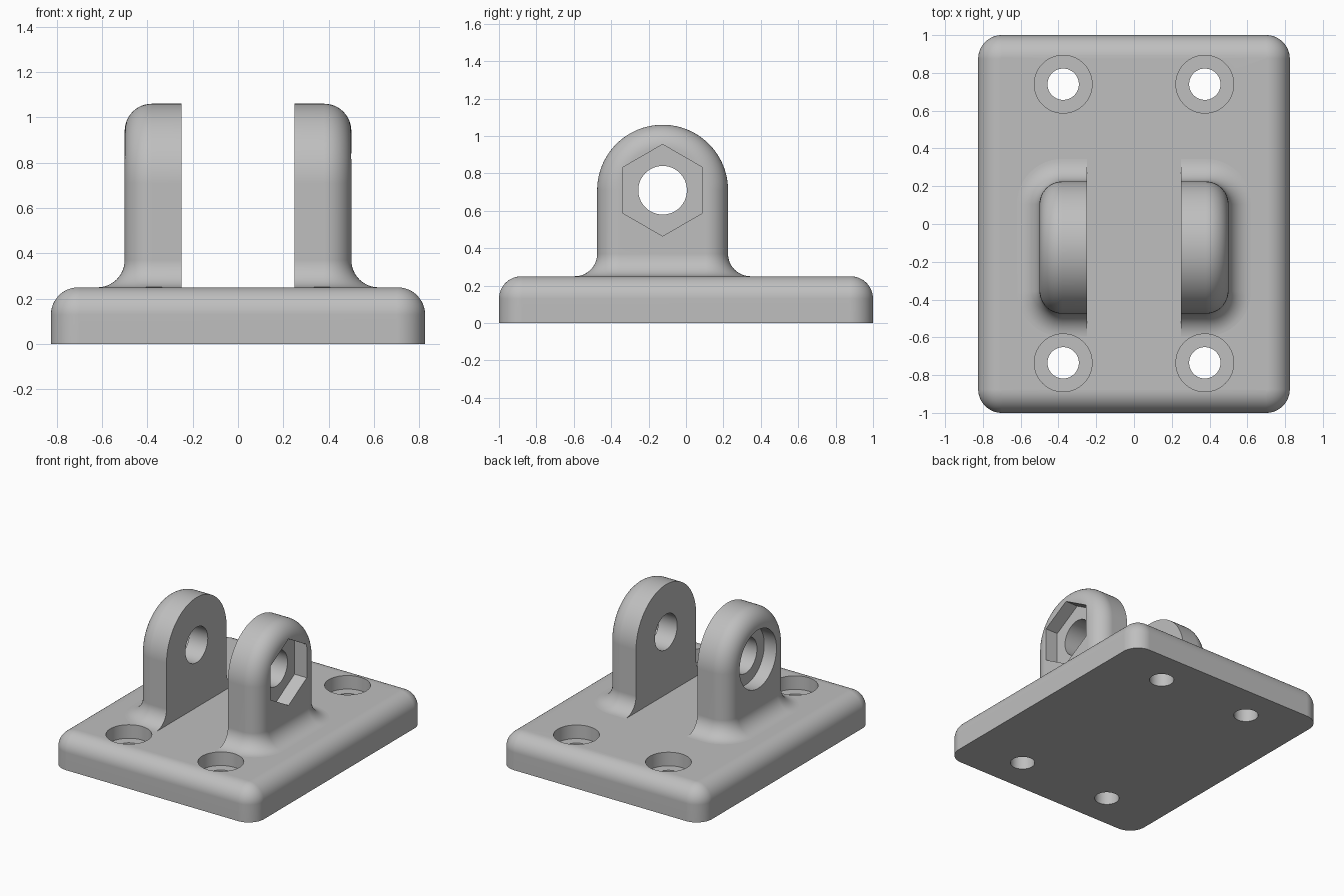
import bpy, bmesh, math
from mathutils import Matrix

cube = bpy.data.objects.get("Cube")
if cube:
    bpy.data.objects.remove(cube)

# Shared sizes
FILLET = 0.12
BASE_TOP = 0.25
LUG_IN, LUG_OUT = 0.25, 0.5
LUG_R, LUG_Y, LUG_Z = 0.35, -0.125, 0.71
STEPS = 12
QUARTER = [math.pi / 2 * k / STEPS for k in range(STEPS + 1)]

grey = bpy.data.materials.new("Plain grey")
grey.use_nodes = True
colour = (0.52, 0.52, 0.52, 1)
grey.diffuse_color = colour
grey.node_tree.nodes["Principled BSDF"].inputs["Base Color"].default_value = colour


def to_object(bm, name):
    bmesh.ops.remove_doubles(bm, verts=bm.verts, dist=0.0001)
    bmesh.ops.recalc_face_normals(bm, faces=bm.faces)
    mesh = bpy.data.meshes.new(name)
    bm.to_mesh(mesh)
    bm.free()
    mesh.materials.append(grey)
    obj = bpy.data.objects.new(name, mesh)
    bpy.context.collection.objects.link(obj)
    return obj


def loft(bm, rings, closed):
    """Skin a list of point rings with quads and return the vertex rows."""
    rows = [[bm.verts.new(p) for p in ring] for ring in rings]
    for low, high in zip(rows, rows[1:]):
        n = len(low)
        for i in range(n if closed else n - 1):
            j = (i + 1) % n
            bm.faces.new((low[i], low[j], high[j], high[i]))
    return rows


def cutter(name, radius, depth, centre, axis="Z", sides=64):
    bm = bmesh.new()
    turn = Matrix.Rotation(math.pi / 2, 4, "Y") if axis == "X" else Matrix()
    bmesh.ops.create_cone(bm, cap_ends=True, segments=sides, radius1=radius,
                          radius2=radius, depth=depth,
                          matrix=Matrix.Translation(centre) @ turn)
    obj = to_object(bm, name)
    obj.hide_render = True
    return obj


def cut(obj, tools):
    bpy.context.view_layer.objects.active = obj
    for tool in tools:
        mod = obj.modifiers.new("Cut", "BOOLEAN")
        mod.operation = "DIFFERENCE"
        mod.solver = "EXACT"
        mod.object = tool
        bpy.ops.object.modifier_apply(modifier=mod.name)


def smooth(obj):
    bpy.ops.object.select_all(action="DESELECT")
    obj.select_set(True)
    bpy.context.view_layer.objects.active = obj
    bpy.ops.object.shade_smooth_by_angle(angle=math.radians(30))
    mod = obj.modifiers.new("Even shading", "WEIGHTED_NORMAL")
    mod.keep_sharp = True


# Base plate: rounded rectangle with a rounded top edge
def rounded_rect(inset, z):
    radius = FILLET + 0.005
    cx, cy = 0.825 - radius, 1 - radius
    ring = []
    for q, (sx, sy) in enumerate([(1, 1), (-1, 1), (-1, -1), (1, -1)]):
        for a in QUARTER:
            t = a + q * math.pi / 2
            ring.append((sx * cx + (radius - inset) * math.cos(t),
                         sy * cy + (radius - inset) * math.sin(t), z))
    return ring


def make_base():
    bm = bmesh.new()
    rings = [rounded_rect(0, 0)]
    rings += [rounded_rect(FILLET * (1 - math.cos(a)),
                           BASE_TOP - FILLET + FILLET * math.sin(a)) for a in QUARTER]
    rows = loft(bm, rings, True)
    bm.faces.new(rows[0])
    bm.faces.new(rows[-1])
    return to_object(bm, "base_plate")


# Lug: arched body with a rounded outer edge and a flared foot
def make_lug(name, side):
    bm = bmesh.new()
    foot_top = BASE_TOP + FILLET
    round_x = LUG_OUT - FILLET

    def arch(x, inset):
        r = LUG_R - inset
        pts = [(r * math.cos(math.pi * k / 48), LUG_Z + r * math.sin(math.pi * k / 48))
               for k in range(49)]
        pts = [(r, foot_top)] + pts + [(-r, foot_top)]
        return [(side * x, LUG_Y + y, z) for y, z in pts]

    def foot(flare, z):
        r = FILLET + flare
        half = [(LUG_IN, LUG_R + flare)]
        half += [(round_x + r * math.sin(a), LUG_R - FILLET + r * math.cos(a))
                 for a in QUARTER]
        outline = half + [(x, -y) for x, y in reversed(half)]
        return [(side * x, LUG_Y + y, z) for x, y in outline]

    body = [arch(LUG_IN, 0)]
    body += [arch(round_x + FILLET * math.sin(a), FILLET * (1 - math.cos(a)))
             for a in QUARTER]
    rows = loft(bm, body, False)
    bm.faces.new(rows[0])
    bm.faces.new(rows[-1])

    flare = [foot(FILLET * (1 - math.cos(a)), foot_top - FILLET * math.sin(a))
             for a in QUARTER]
    flare.append(foot(FILLET, BASE_TOP - 0.01))
    rows = loft(bm, flare, True)
    bm.faces.new(rows[-1])
    return to_object(bm, name)


base = make_base()
left_lug = make_lug("left_lug", 1)
right_lug = make_lug("right_lug", -1)

# Four counterbored screw holes
bores, screw_holes = [], []
for x in (-0.375, 0.375):
    for y in (-0.735, 0.74):
        screw_holes.append(cutter("screw_hole_cutter", 0.083, 1, (x, y, 0)))
        bores.append(cutter("counterbore_cutter", 0.153, 0.2, (x, y, BASE_TOP)))

# Pivot hole, nut pocket on one lug and round bolt-head pocket on the other
pivot = cutter("pivot_cutter", 0.13, 2, (0, LUG_Y, LUG_Z), "X")
nut = cutter("nut_cutter", 0.245, 0.2, (LUG_OUT, LUG_Y, LUG_Z), "X", 6)
head = cutter("bolt_head_cutter", 0.215, 0.2, (-LUG_OUT, LUG_Y, LUG_Z), "X")

# A corner of the nut pocket must point straight up
top = max(v.co.z for v in nut.data.vertices)
if top < LUG_Z + 0.24:
    centre = Matrix.Translation((LUG_OUT, LUG_Y, LUG_Z))
    nut.data.transform(centre @ Matrix.Rotation(math.pi / 6, 4, "X") @ centre.inverted())

cut(base, screw_holes + bores)
cut(left_lug, [pivot, nut] + bores)
cut(right_lug, [pivot, head] + bores)
for tool in screw_holes + bores + [pivot, nut, head]:
    bpy.data.objects.remove(tool)

for part in (base, left_lug, right_lug):
    smooth(part)
